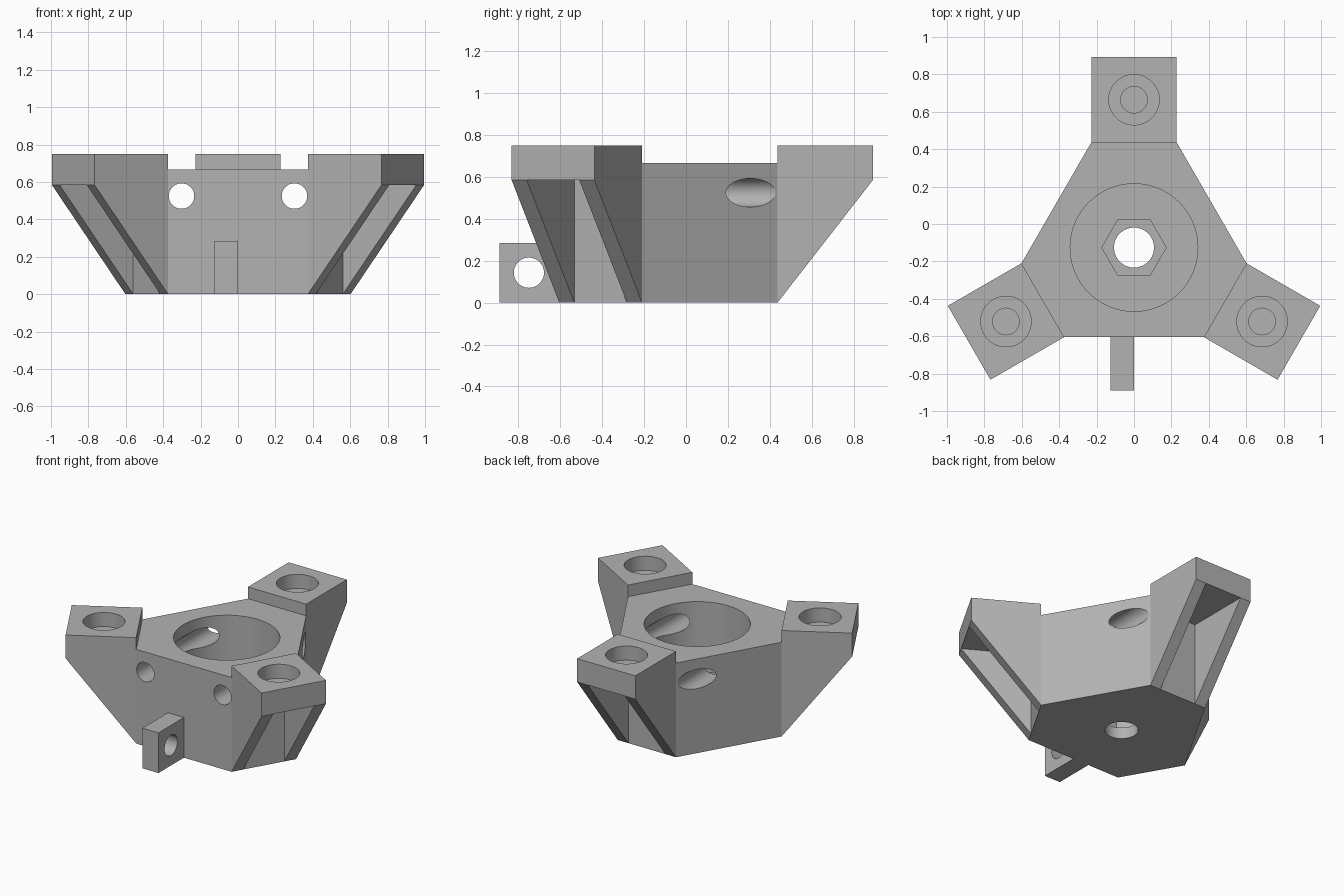
import bpy, bmesh, math
from mathutils import Matrix, Vector

cube = bpy.data.objects.get("Cube")
if cube:
    bpy.data.objects.remove(cube, do_unlink=True)

grey = bpy.data.materials.new("plain grey")
grey.use_nodes = True
colour = (0.45, 0.45, 0.45, 1)
grey.diffuse_color = colour
grey.node_tree.nodes["Principled BSDF"].inputs["Base Color"].default_value = colour

HUB = Vector((0, -0.126, 0))       # axis of the hub
INNER, OUTER = 0.563, 1.018        # radial reach of each arm
HALF = 0.228                       # half width of an arm
BODY_TOP, PAD_LOW, PAD_TOP = 0.667, 0.585, 0.75
RIB = 0.083


def prism(name, outline, vector, matrix=Matrix()):
    """Extrude a closed 3D outline along a vector."""
    bm = bmesh.new()
    face = bm.faces.new([bm.verts.new(p) for p in outline])
    ext = bmesh.ops.extrude_face_region(bm, geom=[face])
    moved = [g for g in ext["geom"] if isinstance(g, bmesh.types.BMVert)]
    bmesh.ops.translate(bm, verts=moved, vec=vector)
    bmesh.ops.recalc_face_normals(bm, faces=bm.faces)
    bm.transform(matrix)
    mesh = bpy.data.meshes.new(name)
    bm.to_mesh(mesh)
    bm.free()
    mesh.materials.append(grey)
    obj = bpy.data.objects.new(name, mesh)
    bpy.context.collection.objects.link(obj)
    return obj


def box(name, x0, x1, y0, y1, z0, z1, matrix=Matrix()):
    outline = [(x0, y0, z0), (x1, y0, z0), (x1, y1, z0), (x0, y1, z0)]
    return prism(name, outline, (0, 0, z1 - z0), matrix)


def cylinder(start, vector, radius, sides=64):
    """Cutter running from a start point along a vector."""
    turn = Vector(vector).to_track_quat("Z", "Y").to_matrix().to_4x4()
    ring = [(radius * math.cos(math.tau * i / sides),
             radius * math.sin(math.tau * i / sides), 0) for i in range(sides)]
    matrix = Matrix.Translation(start) @ turn
    cutter = prism("cutter", ring, (0, 0, Vector(vector).length), matrix)
    cutter.hide_render = True
    return cutter


def select(obj):
    bpy.ops.object.select_all(action="DESELECT")
    obj.select_set(True)
    bpy.context.view_layer.objects.active = obj


def cut(obj, cutters):
    select(obj)
    for cutter in cutters:
        mod = obj.modifiers.new("hole", "BOOLEAN")
        mod.operation = "DIFFERENCE"
        mod.solver = "EXACT"
        mod.object = cutter
        bpy.ops.object.modifier_apply(modifier=mod.name)
        bpy.data.objects.remove(cutter, do_unlink=True)
    bpy.ops.object.shade_smooth_by_angle(angle=math.radians(30))


# Six-sided hub block
turns = [Matrix.Translation(HUB) @ Matrix.Rotation(math.tau * i / 3, 4, "Z")
         for i in range(3)]
corners = [m @ Vector((x, INNER, 0)) for m in turns for x in (HALF, -HALF)]
hub = prism("hub", corners, (0, 0, BODY_TOP))

# Bore, nut recess, centre hole and the two cross holes
cut(hub, [
    cylinder(HUB + Vector((0, 0, 0.17)), (0, 0, 1), 0.341, 96),
    cylinder(HUB + Vector((0, 0, 0.08)), (0, 0, 0.2), 0.172, 6),
    cylinder(HUB - Vector((0, 0, 0.1)), (0, 0, 0.5), 0.107),
    cylinder((0.302, -1, 0.525), (0, 2, 0), 0.068),
    cylinder((-0.302, -1, 0.525), (0, 2, 0), 0.068),
])

# Three arms: a drilled pad carried by two sloping ribs
for i, m in enumerate(turns, 1):
    pad = box(f"arm_pad_{i}", -HALF, HALF, INNER, OUTER, PAD_LOW, PAD_TOP, m)
    middle = m @ Vector((0, (INNER + OUTER) / 2, 0))
    cut(pad, [
        cylinder(middle + Vector((0, 0, 0.65)), (0, 0, 0.3), 0.135),
        cylinder(middle + Vector((0, 0, 0.6)), (0, 0, 0.2), 0.071),
    ])
    for side, x in (("right", -HALF), ("left", HALF - RIB)):
        profile = [(x, INNER, 0), (x, OUTER, PAD_LOW), (x, INNER, PAD_LOW)]
        prism(f"arm_rib_{side}_{i}", profile, (RIB, 0, 0), m)

# Front lug with a cross hole
lug = box("front_lug", -0.125, 0, -0.89, -0.605, 0, 0.285)
cut(lug, [cylinder((-0.5, -0.75, 0.143), (1, 0, 0), 0.072)])
